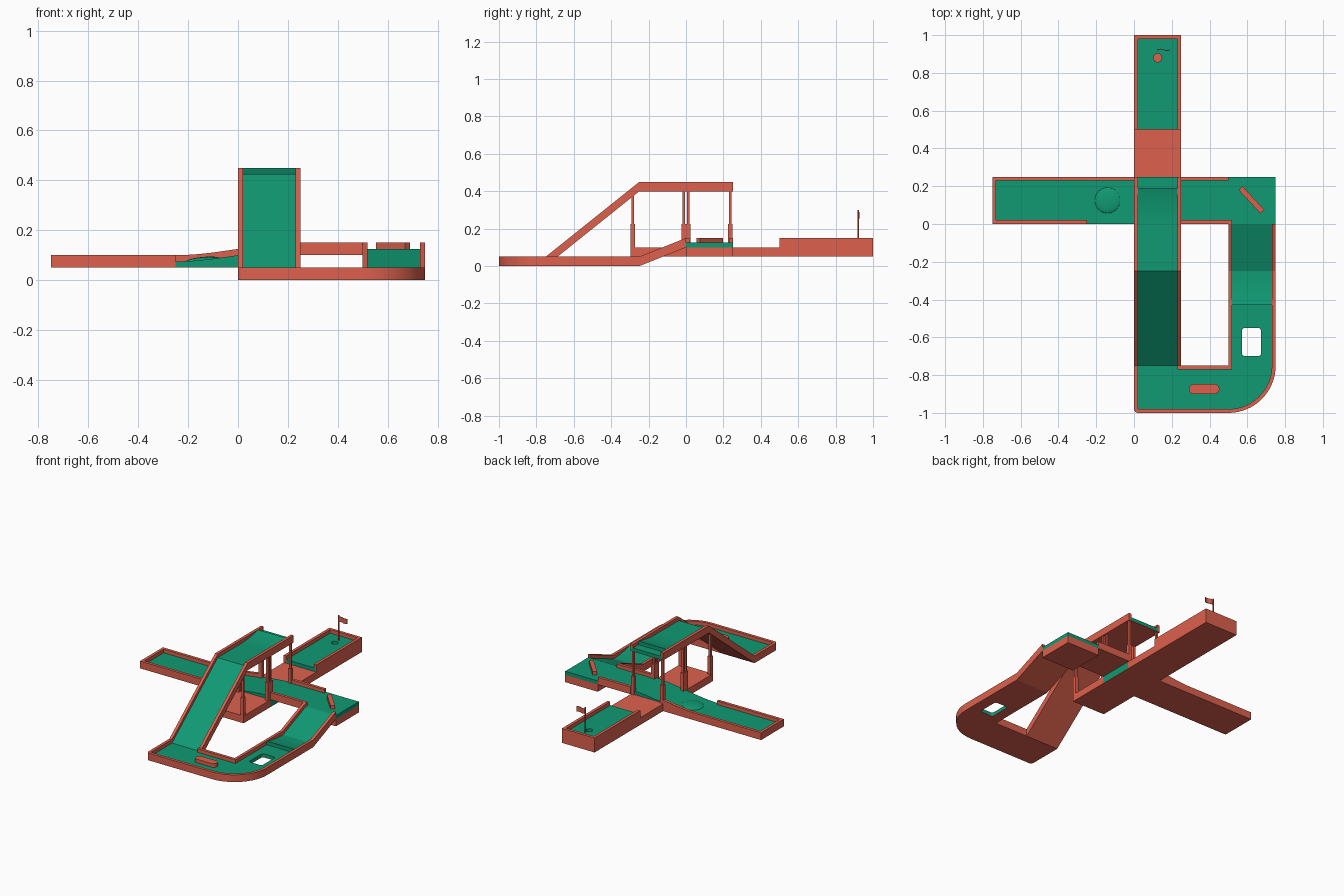
import bpy, bmesh, math
from mathutils import Vector

if "Cube" in bpy.data.objects:
    bpy.data.objects.remove(bpy.data.objects["Cube"])


def material(name, rgb):
    m = bpy.data.materials.new(name)
    m.diffuse_color = (*rgb, 1)
    m.use_nodes = True
    m.node_tree.nodes["Principled BSDF"].inputs["Base Color"].default_value = m.diffuse_color
    return m


RED = material("border_red", (0.73, 0.12, 0.075))
GREEN = material("turf_green", (0.005, 0.32, 0.17))
T = 0.02  # wall thickness


def finish(name, bm, mat):
    bmesh.ops.recalc_face_normals(bm, faces=bm.faces)
    me = bpy.data.meshes.new(name)
    bm.to_mesh(me)
    bm.free()
    me.materials.append(mat)
    for p in me.polygons:
        p.use_smooth = True
    me.set_sharp_from_angle(angle=math.radians(25))
    ob = bpy.data.objects.new(name, me)
    bpy.context.collection.objects.link(ob)
    return ob


def solid(name, loops, to3d, depth, mat):
    """Fill one outline (plus optional holes) and extrude it along depth."""
    bm = bmesh.new()
    edges = []
    for pts in loops:
        vs = [bm.verts.new(to3d(*p)) for p in pts]
        edges += [bm.edges.new((vs[i - 1], vs[i])) for i in range(len(vs))]
    bmesh.ops.triangle_fill(bm, use_beauty=True, use_dissolve=False, edges=edges)
    r = bmesh.ops.extrude_face_region(bm, geom=bm.faces[:], use_keep_orig=True)
    vs = [g for g in r["geom"] if isinstance(g, bmesh.types.BMVert)]
    bmesh.ops.translate(bm, verts=vs, vec=depth)
    return finish(name, bm, mat)


def plan(name, loops, z0, z1, mat):
    return solid(name, loops, lambda x, y: (x, y, z0), Vector((0, 0, z1 - z0)), mat)


def profile(name, axis, pts, w0, w1, mat):
    """Side profile along x or y, extruded across the lane from w0 to w1."""
    if axis == "x":
        return solid(name, [pts], lambda u, z: (u, w0, z), Vector((0, w1 - w0, 0)), mat)
    return solid(name, [pts], lambda u, z: (w0, u, z), Vector((w1 - w0, 0, 0)), mat)


def strip(name, axis, path, w0, w1, h0, h1, mat):
    pts = [(u, z + h0) for u, z in path] + [(u, z + h1) for u, z in reversed(path)]
    return profile(name, axis, pts, w0, w1, mat)


def lane(name, axis, path, w0, w1):
    """Red underside, green floor and two side walls following a path."""
    strip(name + "_underside", axis, path, w0 + .01, w1 - .01, 0, .003, RED)
    strip(name + "_floor", axis, path, w0 + .01, w1 - .01, .003, .025, GREEN)
    strip(name + "_wall_a", axis, path, w0, w0 + T, 0, .05, RED)
    strip(name + "_wall_b", axis, path, w1 - T, w1, 0, .05, RED)


def box(name, x0, x1, y0, y1, z0, z1, mat):
    return plan(name, [[(x0, y0), (x1, y0), (x1, y1), (x0, y1)]], z0, z1, mat)


def arc(cx, cy, r, a0, a1, n=12):
    a = [math.radians(a0 + (a1 - a0) * i / n) for i in range(n + 1)]
    return [(cx + r * math.cos(t), cy + r * math.sin(t)) for t in a]


def rounded(x0, x1, y0, y1, r, n=4):
    return (arc(x1 - r, y1 - r, r, 0, 90, n) + arc(x0 + r, y1 - r, r, 90, 180, n)
            + arc(x0 + r, y0 + r, r, 180, 270, n) + arc(x1 - r, y0 + r, r, 270, 360, n))


def jump(name, y0, y1, z, w0, w1):
    curve = [(y0 + (y1 - y0) * i / 12, z + .025 * (i / 12) ** 2) for i in range(13)]
    profile(name, "y", [(y1, z - .005), (y0, z - .005)] + curve, w0 + T, w1 - T, GREEN)


# Starting lane: low straight with closed end
box("start_underside", -.74, -.25, .01, .24, .05, .053, RED)
box("start_floor", -.74, -.25, .01, .24, .053, .075, GREEN)
plan("start_walls", [[(-.25, 0), (-.75, 0), (-.75, .25), (-.25, .25), (-.25, .25 - T),
                      (-.75 + T, .25 - T), (-.75 + T, T), (-.25, T)]], .05, .1, RED)

# Gentle S-shaped rise with an open side and a wall behind
rise = [(-.25 + .5 * i / 24, .05 * (3 * (i / 24) ** 2 - 2 * (i / 24) ** 3)) for i in range(25)]
profile("rise_floor", "x", [(.25, .053), (-.25, .053)] + [(u, z + .075) for u, z in rise],
        0, .25 - T / 2, GREEN)
box("rise_underside", -.25, .25, 0, .24, .05, .053, RED)
profile("rise_back_wall", "x", [(0, .05), (-.25, .05)] + [(u, z + .1) for u, z in rise[:13]],
        .25 - T, .25, RED)
box("rise_back_edge", 0, .25, .24, .25, .05, .1, RED)

# Low round mound on the rise
bm = bmesh.new()
bmesh.ops.create_uvsphere(bm, u_segments=32, v_segments=12, radius=1)
for v in bm.verts:
    v.co = (-.14 + v.co.x * .068, .125 + v.co.y * .068, .081 + v.co.x * .006 + v.co.z * .012)
finish("mound", bm, GREEN)

# Bridge and open corner with bumper
lane("bridge", "x", [(.25, .1), (.5, .1)], 0, .25)
box("corner_block", .5, .75, 0, .25, .05, .1, RED)
box("corner_floor", .5, .75, 0, .25, .1, .125, GREEN)
box("corner_post", .5, .5 + T, 0, T, .1, .15, RED)
plan("corner_bumper", [[(.554, .18), (.575, .199), (.69, .075), (.669, .056)]], .12, .15, RED)

# Ramp down to the lower lane
lane("down_ramp", "y", [(-.25, 0), (0, .1)], .5, .75)

# Lower lane: curved turn with pit
outer = [(0, -.75)] + arc(.02, -.98, .02, 180, 270, 4) + arc(.5, -.75, .25, 270, 360, 16) + [(.75, -.25)]
inner = [(.73, -.25)] + arc(.5, -.75, .23, 360, 270, 16) + [(T, -.98), (T, -.75)]
floor = [(.01, -.75), (.01, -.99)] + arc(.5, -.75, .24, 270, 360, 16) + [
    (.74, -.25), (.51, -.25), (.51, -.76), (.25, -.76), (.25, -.75)]
pit = rounded(.572, .672, -.7, -.55, .015)
plan("lower_underside", [floor, pit], 0, .003, RED)
plan("lower_floor", [floor, pit], .003, .025, GREEN)
plan("lower_outer_wall", [outer + inner], 0, .05, RED)
plan("lower_inner_wall", [[(.23, -.75), (.5, -.75), (.5, -.25), (.52, -.25), (.52, -.77),
                           (.23, -.77)]], 0, .05, RED)
plan("pill_obstacle", [rounded(.29, .452, -.9, -.848, .0255, 8)], .02, .05, RED)
jump("lower_jump", -.25, -.43, .025, .5, .75)

# Steep ramp and raised deck with a jump
lane("high_track", "y", [(-.75, 0), (-.25, .4), (.25, .4)], 0, .25)
jump("deck_jump", 0, .19, .425, 0, .25)

# Tower foot and stepped posts
box("tower_foot", 0, .25, -.296, 0, .05, .1, RED)
for x in (.013, .237):
    for y, top in ((-.284, .374), (-.013, .402), (.013, .402), (.236, .402)):
        side = "left" if x < .1 else "right"
        box(f"post_lower_{side}", x - .012, x + .012, y - .012, y + .012, .09, .225, RED)
        box(f"post_upper_{side}", x - .007, x + .007, y - .007, y + .007, .22, top, RED)

# Finishing lane with hole
box("finish_block", 0, .25, .25, 1, .05, .1, RED)
plan("finish_floor", [[(.01, .5), (.24, .5), (.24, .99), (.01, .99)],
                      arc(.125, .88, .022, 0, 345, 23)], .1, .125, GREEN)
plan("finish_walls", [[(0, .5), (0, 1), (.25, 1), (.25, .5), (.25 - T, .5), (.25 - T, 1 - T),
                       (T, 1 - T), (T, .5)]], .1, .15, RED)

# Flag and pole
plan("flag_pole", [arc(.125, .922, .004, 0, 315, 7)], .12, .3, RED)
wave = [(.125 + .065 * i / 8, .922 + .004 * math.sin(i / 8 * 6.28)) for i in range(9)]
plan("flag", [[(x, y - .002) for x, y in wave] + [(x, y + .002) for x, y in reversed(wave)]],
     .255, .29, RED)
